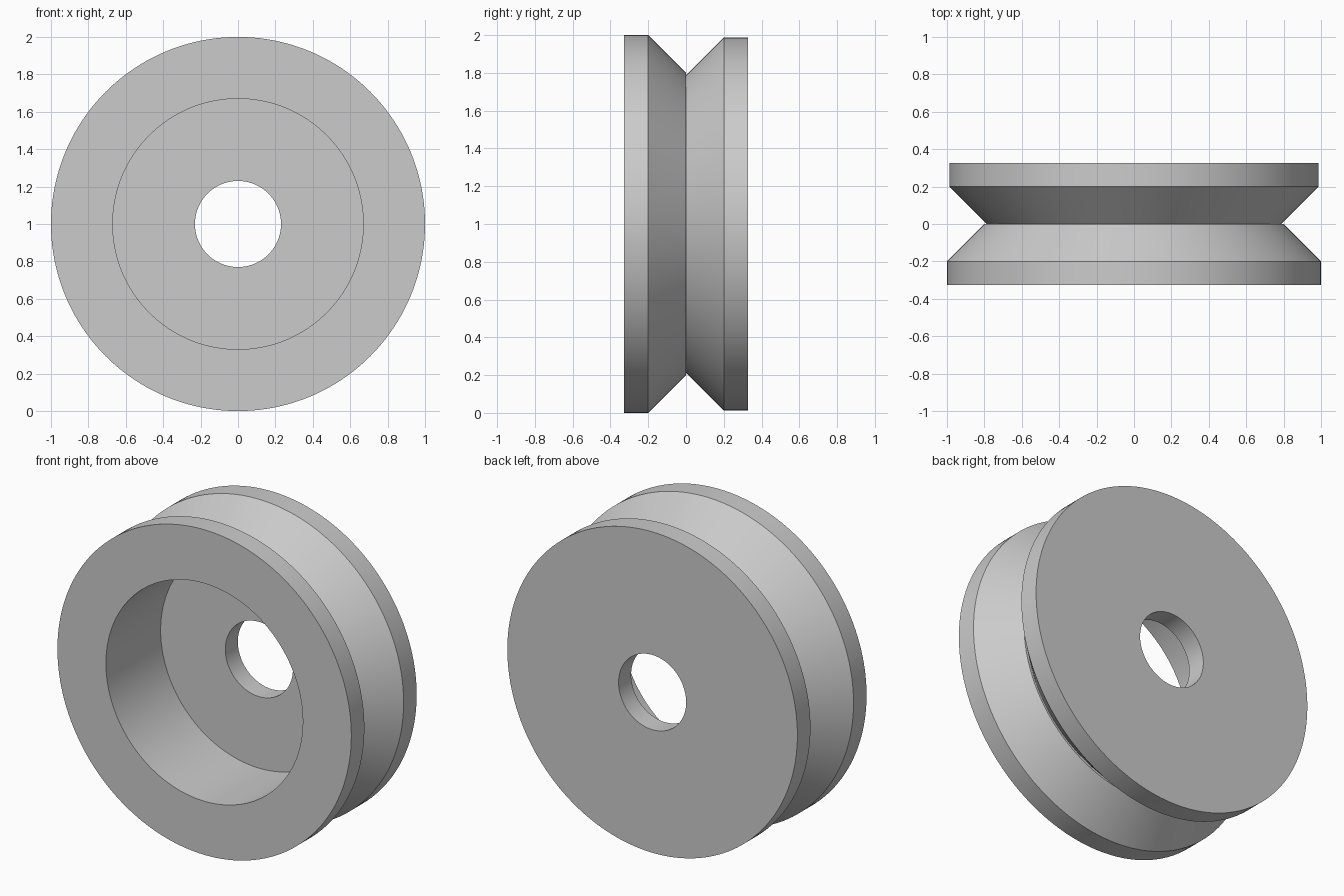
import bpy, bmesh, math
from mathutils import Matrix, Vector

if "Cube" in bpy.data.objects:
    bpy.data.objects.remove(bpy.data.objects["Cube"])

# Wheel cross-section as (radius, y): bore, counterbore, rims and V groove
profile = [(0.23, 0.327), (0.23, 0.205), (0.67, 0.205), (0.67, -0.327),
           (1.0, -0.327), (1.0, -0.2), (0.80, 0.0),
           (0.787, 0.0), (0.987, 0.2), (0.987, 0.327)]
SEGMENTS = 160

# Revolve the closed section around the y axis
bm = bmesh.new()
rings = []
for i in range(SEGMENTS):
    a = 2 * math.pi * i / SEGMENTS
    rings.append([bm.verts.new((r * math.cos(a), y, 1 + r * math.sin(a)))
                  for r, y in profile])
n = len(profile)
for i in range(SEGMENTS):
    r0, r1 = rings[i], rings[(i + 1) % SEGMENTS]
    for j in range(n):
        k = (j + 1) % n
        bm.faces.new((r0[j], r0[k], r1[k], r1[j]))
bmesh.ops.recalc_face_normals(bm, faces=bm.faces)

mesh = bpy.data.meshes.new("pulley_wheel")
bm.to_mesh(mesh)
bm.free()
wheel = bpy.data.objects.new("pulley_wheel", mesh)
bpy.context.collection.objects.link(wheel)

# Smooth round surfaces, crisp rims
bpy.context.view_layer.objects.active = wheel
wheel.select_set(True)
bpy.ops.object.shade_smooth_by_angle(angle=math.radians(30))
